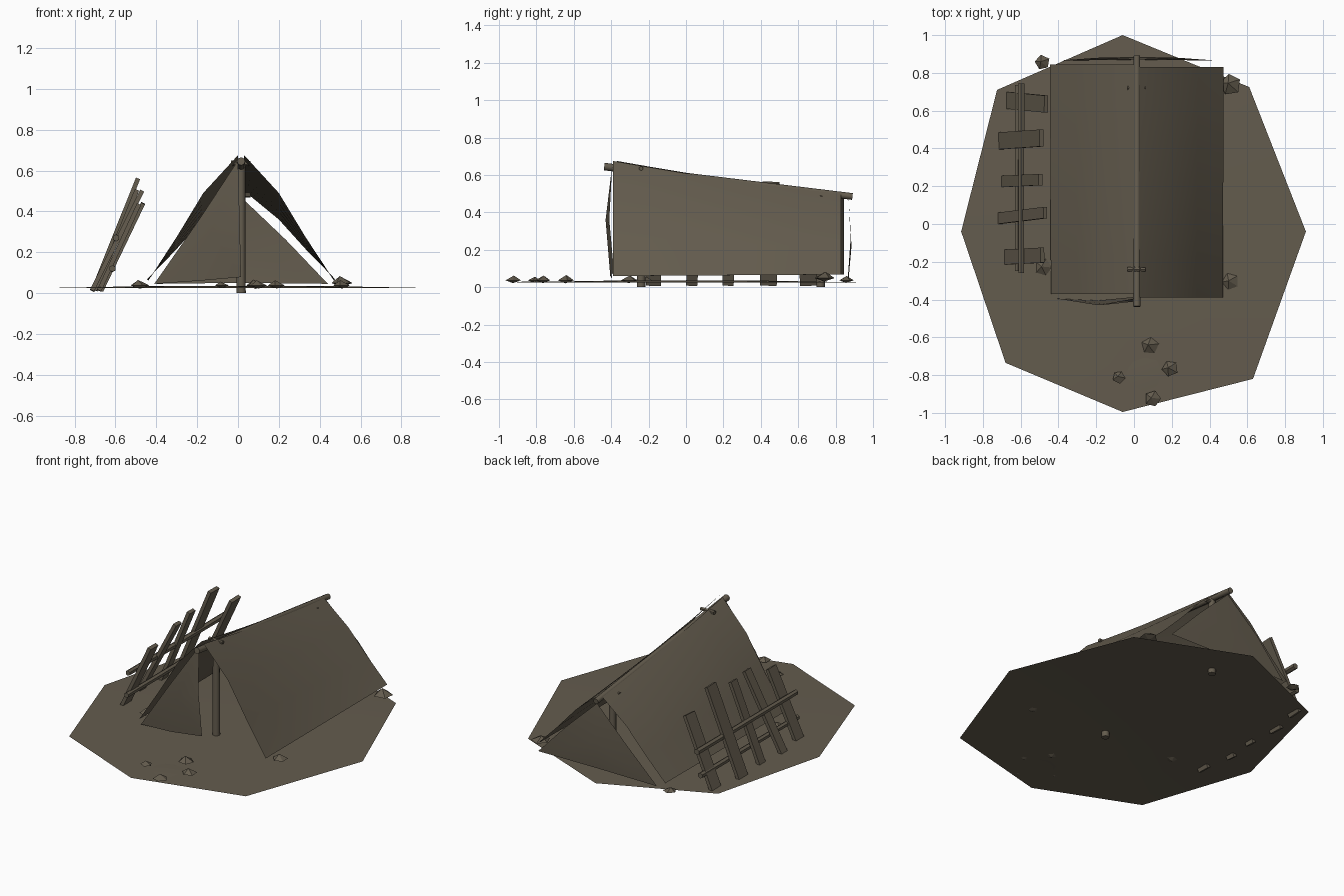
import bpy, bmesh, math, random
from mathutils import Vector, Matrix

random.seed(4)
if "Cube" in bpy.data.objects:
    bpy.data.objects.remove(bpy.data.objects["Cube"], do_unlink=True)

mat = bpy.data.materials.new("weathered olive brown")
mat.use_nodes = True
COLOUR = (0.127, 0.107, 0.076, 1)
mat.diffuse_color = COLOUR
mat.node_tree.nodes["Principled BSDF"].inputs["Base Color"].default_value = COLOUR


def finish(name, bm, smooth=None):
    """Turn a bmesh into a named object with the shared material."""
    me = bpy.data.meshes.new(name)
    bm.to_mesh(me)
    bm.free()
    me.materials.append(mat)
    ob = bpy.data.objects.new(name, me)
    bpy.context.collection.objects.link(ob)
    if smooth:
        bpy.ops.object.select_all(action='DESELECT')
        ob.select_set(True)
        bpy.context.view_layer.objects.active = ob
        bpy.ops.object.shade_smooth_by_angle(angle=math.radians(smooth))
    return ob


def frame(a, b):
    """Matrix placing local z along a-b, centred between them."""
    a, b = Vector(a), Vector(b)
    rot = (b - a).to_track_quat('Z', 'Y').to_matrix().to_4x4()
    return Matrix.Translation((a + b) / 2) @ rot, (b - a).length


def stick(name, a, b, r, sides=8):
    m, length = frame(a, b)
    bm = bmesh.new()
    bmesh.ops.create_cone(bm, cap_ends=True, segments=sides, radius1=r,
                          radius2=r * 0.9, depth=length, matrix=m)
    finish(name, bm, 50)


def plank(name, a, b, width, thick=0.022):
    a, b = Vector(a), Vector(b)
    up = (b - a).normalized()
    side = (Vector((0, 1, 0)) - up * up.y).normalized()
    m = Matrix((side.cross(up), side, up)).transposed().to_4x4()
    size = Matrix.Diagonal((thick, width, (b - a).length, 1))
    bm = bmesh.new()
    bmesh.ops.create_cube(bm, size=1, matrix=Matrix.Translation((a + b) / 2) @ m @ size)
    finish(name, bm)


def grid(name, rows, smooth=60):
    """Sheet through rows of points."""
    bm = bmesh.new()
    vs = [[bm.verts.new(p) for p in row] for row in rows]
    for r0, r1 in zip(vs, vs[1:]):
        for i in range(len(r0) - 1):
            bm.faces.new((r0[i], r0[i + 1], r1[i + 1], r1[i]))
    finish(name, bm, smooth)


def fan(name, centre, rim, closed=True, smooth=60):
    """Triangles from a centre point out to a rim."""
    bm = bmesh.new()
    c = bm.verts.new(centre)
    vs = [bm.verts.new(p) for p in rim]
    for i in range(len(vs) if closed else len(vs) - 1):
        bm.faces.new((c, vs[i], vs[(i + 1) % len(vs)]))
    finish(name, bm, smooth)


# Ground sheet, an uneven octagon very slightly raised in the middle
rim = [(-0.06, 1.0), (-0.725, 0.71), (-0.915, -0.04), (-0.68, -0.735),
       (-0.06, -0.995), (0.63, -0.82), (0.91, -0.04), (0.61, 0.725)]
bm = bmesh.new()
centre = bm.verts.new((0, 0, 0.035))
inner = [bm.verts.new((x * 0.42, y * 0.42, 0.035)) for x, y in rim]
outer = [bm.verts.new((x, y, 0.025)) for x, y in rim]
for i in range(8):
    j = (i + 1) % 8
    bm.faces.new((centre, inner[i], inner[j]))
    bm.faces.new((inner[i], outer[i], outer[j], inner[j]))
finish("ground", bm, 60)

# Two canopy halves, bowed out at the middle and sagging along the ridge
front = [(0.0, 0.675), (0.17, 0.49), (0.30, 0.275), (0.44, 0.06)]
back = [(0.0, 0.50), (0.17, 0.36), (0.31, 0.205), (0.445, 0.068)]
for name, s, x0, y0, y1 in (("left_canopy", 1, 0.03, -0.39, 0.83),
                            ("right_canopy", -1, 0.0, -0.37, 0.845)):
    rows = []
    for k in range(7):
        t = k / 6
        sag = 0.012 * math.sin(math.pi * t)
        rows.append([(x0 + s * (a[0] + (b[0] - a[0]) * t), y0 + (y1 - y0) * t,
                      a[1] + (b[1] - a[1]) * t - sag * (1 - i / 3))
                     for i, (a, b) in enumerate(zip(front, back))][::s])
    grid(name, rows)

# Front door flap on one side, bulging forward
fan("front_flap", (-0.13, -0.425, 0.30),
    [(0.0, -0.395, 0.65), (-0.19, -0.43, 0.36), (-0.41, -0.395, 0.045),
     (-0.19, -0.405, 0.06), (0.015, -0.385, 0.078), (0.008, -0.41, 0.36)])

# Rear wall, a full triangle
fan("rear_wall", (0.02, 0.885, 0.22),
    [(0.02, 0.87, 0.465), (0.235, 0.88, 0.26), (0.44, 0.865, 0.045),
     (0.02, 0.87, 0.05), (-0.40, 0.865, 0.045), (-0.195, 0.88, 0.26)])

# Ridge pole, uprights and their cross pegs
stick("ridge_pole", (0.015, -0.437, 0.645), (0.015, 0.89, 0.485), 0.02)
for name, y, top in (("front", -0.24, 0.635), ("rear", 0.72, 0.50)):
    stick(name + "_upright", (0.015, y, 0.0), (0.015, y, top), 0.023)
    z = top if name == "front" else top - 0.02
    stick(name + "_cross_peg", (-0.035, y, z), (0.062, y, z), 0.013, 6)

# Leaning fence: bottom x, y, then top x, y, z and width
planks = [(-0.67, 0.655, -0.465, 0.635, 0.44, 0.09),
          (-0.71, 0.44, -0.49, 0.455, 0.56, 0.09),
          (-0.695, 0.225, -0.495, 0.235, 0.505, 0.06),
          (-0.715, 0.03, -0.47, 0.06, 0.50, 0.06),
          (-0.68, -0.175, -0.485, -0.165, 0.435, 0.08)]
for i, (x0, y0, x1, y1, z1, w) in enumerate(planks):
    plank(f"fence_plank_{i + 1}", (x0, y0, 0.012), (x1, y1, z1), w)
stick("upper_rail", (-0.597, 0.745, 0.27), (-0.597, -0.26, 0.27), 0.019, 6)
stick("lower_rail", (-0.615, 0.735, 0.12), (-0.615, -0.25, 0.12), 0.018, 6)

# Fire pit patch
fan("fire_pit", (0.055, -0.79, 0.033),
    [(0.055 + 0.095 * math.cos(k * math.pi / 4), -0.79 + 0.095 * math.sin(k * math.pi / 4),
      0.029) for k in range(8)])

# Five-sided stones around the fire and at the tent corners
stones = [(0.085, -0.645, 0.05), (0.19, -0.765, 0.045), (-0.08, -0.81, 0.035),
          (0.10, -0.925, 0.045), (-0.485, 0.855, 0.042), (0.51, 0.74, 0.058),
          (0.51, -0.305, 0.046), (-0.48, -0.23, 0.048)]
for n, (x, y, r) in enumerate(stones):
    bm = bmesh.new()
    turn = random.uniform(0, math.tau)
    lift = 0.045 if r > 0.055 else 0.033
    ring = []
    for k in range(5):
        a = turn + k * math.tau / 5
        q = r * random.uniform(0.9, 1.05)
        ring.append(bm.verts.new((x + q * math.cos(a), y + q * math.sin(a), lift + 0.004)))
    tip = bm.verts.new((x - r * 0.2, y + r * 0.1, lift + r * 0.65))
    low = bm.verts.new((x, y, lift - r * 0.25))
    for k in range(5):
        a, b = ring[k], ring[(k + 1) % 5]
        bm.faces.new((a, b, tip))
        bm.faces.new((b, a, low))
    finish(f"stone_{n + 1}", bm)
